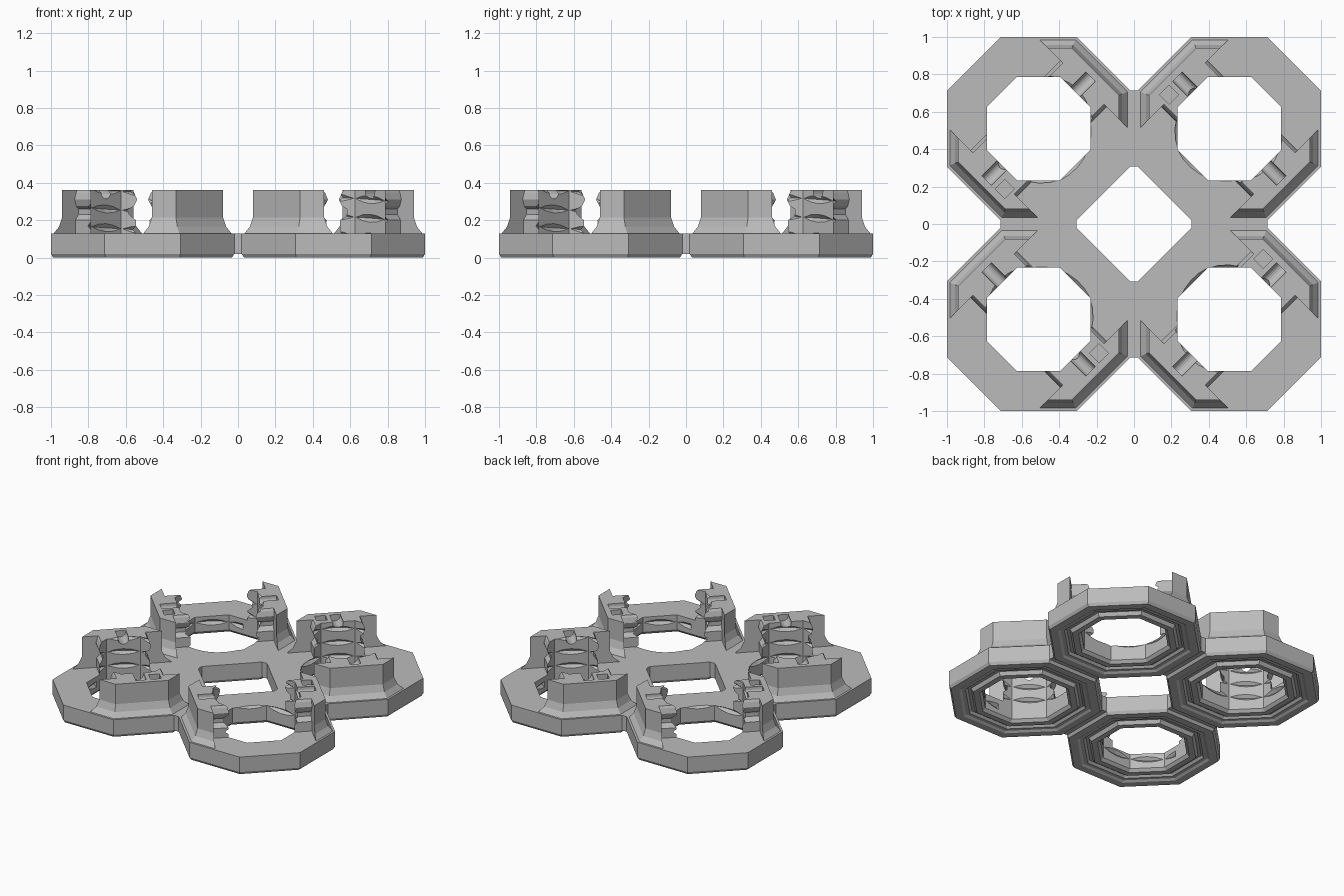
import bpy, bmesh
from math import cos, sin, pi, radians
from mathutils import Matrix, Vector

if "Cube" in bpy.data.objects:
    bpy.data.objects.remove(bpy.data.objects["Cube"], do_unlink=True)

TOP, SLAB, CENTRE = 0.36, 0.13, 0.51

grey = bpy.data.materials.new("plain grey")
grey.use_nodes = True
grey.diffuse_color = (0.5, 0.5, 0.5, 1)
grey.node_tree.nodes["Principled BSDF"].inputs["Base Color"].default_value = grey.diffuse_color


def finish(name, bm):
    bmesh.ops.recalc_face_normals(bm, faces=bm.faces)
    mesh = bpy.data.meshes.new(name)
    bm.to_mesh(mesh)
    bm.free()
    mesh.materials.append(grey)
    ob = bpy.data.objects.new(name, mesh)
    bpy.context.scene.collection.objects.link(ob)
    return ob


def sweep(name, loops, closed):
    """Skin a row of equal point loops, either closed on itself or capped."""
    bm = bmesh.new()
    rows = [[bm.verts.new(p) for p in loop] for loop in loops]
    n = len(rows[0])
    pairs = list(zip(rows, rows[1:])) + ([(rows[-1], rows[0])] if closed else [])
    for a, b in pairs:
        for i in range(n):
            j = (i + 1) % n
            bm.faces.new((a[i], a[j], b[j], b[i]))
    if not closed:
        bm.faces.new(rows[0])
        bm.faces.new(rows[-1])
    return finish(name, bm)


def octagon_ring(name, profile):
    """Turn an (apothem, z) profile into an eight-sided ring."""
    loops = []
    for k in range(8):
        a = radians(22.5 + 45 * k)
        loops.append([(r / cos(pi / 8) * cos(a), r / cos(pi / 8) * sin(a), z) for r, z in profile])
    return sweep(name, loops, True)


def bar(name, yz, x0, x1):
    """Extrude a (y, z) outline along x."""
    return sweep(name, [[(x, y, z) for y, z in yz] for x in (x0, x1)], False)


def box(name, x0, x1, y0, y1, z0, z1):
    return bar(name, [(y0, z0), (y1, z0), (y1, z1), (y0, z1)], x0, x1)


def boolean(ob, operation, cutter):
    mod = ob.modifiers.new("cut", "BOOLEAN")
    mod.operation, mod.object, mod.solver = operation, cutter, "EXACT"
    bpy.context.view_layer.update()
    dg = bpy.context.evaluated_depsgraph_get()
    mesh = bpy.data.meshes.new_from_object(ob.evaluated_get(dg))
    ob.modifiers.clear()
    ob.data = mesh
    return ob


cutters = []


def helper(ob):
    ob.hide_render = True
    cutters.append(ob)
    return ob


# Screw thread cutter for the octagonal bores
thread_loops = []
for i in range(32 * 3 + 17):
    a = 2 * pi * i / 32
    z = 0.0725 + 0.1 * a / (2 * pi)
    thread_loops.append([(r * cos(a), r * sin(a), z + dz)
                         for r, dz in ((0.25, -0.049), (0.298, 0), (0.25, 0.049))])
thread = helper(sweep("thread_cutter", thread_loops, False))

# Base ring with chamfered edges and a groove underneath
base = octagon_ring("base_ring", [
    (0.277, SLAB), (0.277, 0.02), (0.295, 0), (0.335, 0), (0.35, 0.025), (0.37, 0.025), (0.385, 0.01),
    (0.41, 0.01), (0.425, 0), (0.478, 0), (0.49, 0.02), (0.49, SLAB)])
boolean(base, "DIFFERENCE", thread)
parts = [base]

# Outlines of the two post halves: broad back wall and narrow stem
wall_box = helper(box("wall_limit", 0.339, 0.6, -0.45, 0.45, 0.05, 0.5))
half = [(0.17, 0.05), (0.17, 0.2), (0.145, 0.23), (0.145, 0.26), (0.163, 0.275),
        (0.175, 0.31), (0.165, 0.345), (0.15, 0.37)]
stem_limit = helper(bar("stem_limit", half + [(-y, z) for y, z in reversed(half)], 0.18, 0.339))

# Round channel and square socket in the post top
channel = helper(bar("channel_cutter", [(0.036 * cos(a), 0.35 + 0.036 * sin(a)) for a in
                                        [pi + pi * i / 10 for i in range(11)]]
                     + [(0.036, 0.45), (-0.036, 0.45)], 0.2, 0.393))
socket = helper(box("socket_cutter", 0.32, 0.392, 0.064, 0.136, 0.31, 0.45))

# Two posts on opposite sides of the ring
for label, angle, has_socket in (("socket_post", 135, True), ("plain_post", -45, False)):
    for piece, limit in (("wall", wall_box), ("stem", stem_limit)):
        ob = octagon_ring(label + "_" + piece, [
            (0.277, SLAB), (0.475, SLAB), (0.447, 0.165), (0.43, 0.215), (0.43, TOP), (0.277, TOP)])
        boolean(ob, "INTERSECT", limit)
        boolean(ob, "DIFFERENCE", channel)
        if has_socket:
            boolean(ob, "DIFFERENCE", socket)
        ob.data.transform(Matrix.Rotation(radians(angle), 4, "Z"))
        if piece == "stem":
            boolean(ob, "DIFFERENCE", thread)
        parts.append(ob)

# Shift the finished unit into its corner
for ob in parts:
    ob.data.transform(Matrix.Translation(Vector((CENTRE, CENTRE, 0))))

# Bridge joining neighbouring rings
parts.append(box("bridge", -0.022, 0.022, 0.307, 0.713, 0.02, SLAB))

# Repeat everything in quarter turns
for ob in parts:
    name = ob.name
    ob.name = name + "_1"
    for k in range(1, 4):
        copy = ob.copy()
        copy.name = f"{name}_{k + 1}"
        bpy.context.scene.collection.objects.link(copy)
        copy.matrix_world = Matrix.Rotation(k * pi / 2, 4, "Z")

for ob in cutters:
    bpy.data.objects.remove(ob, do_unlink=True)
